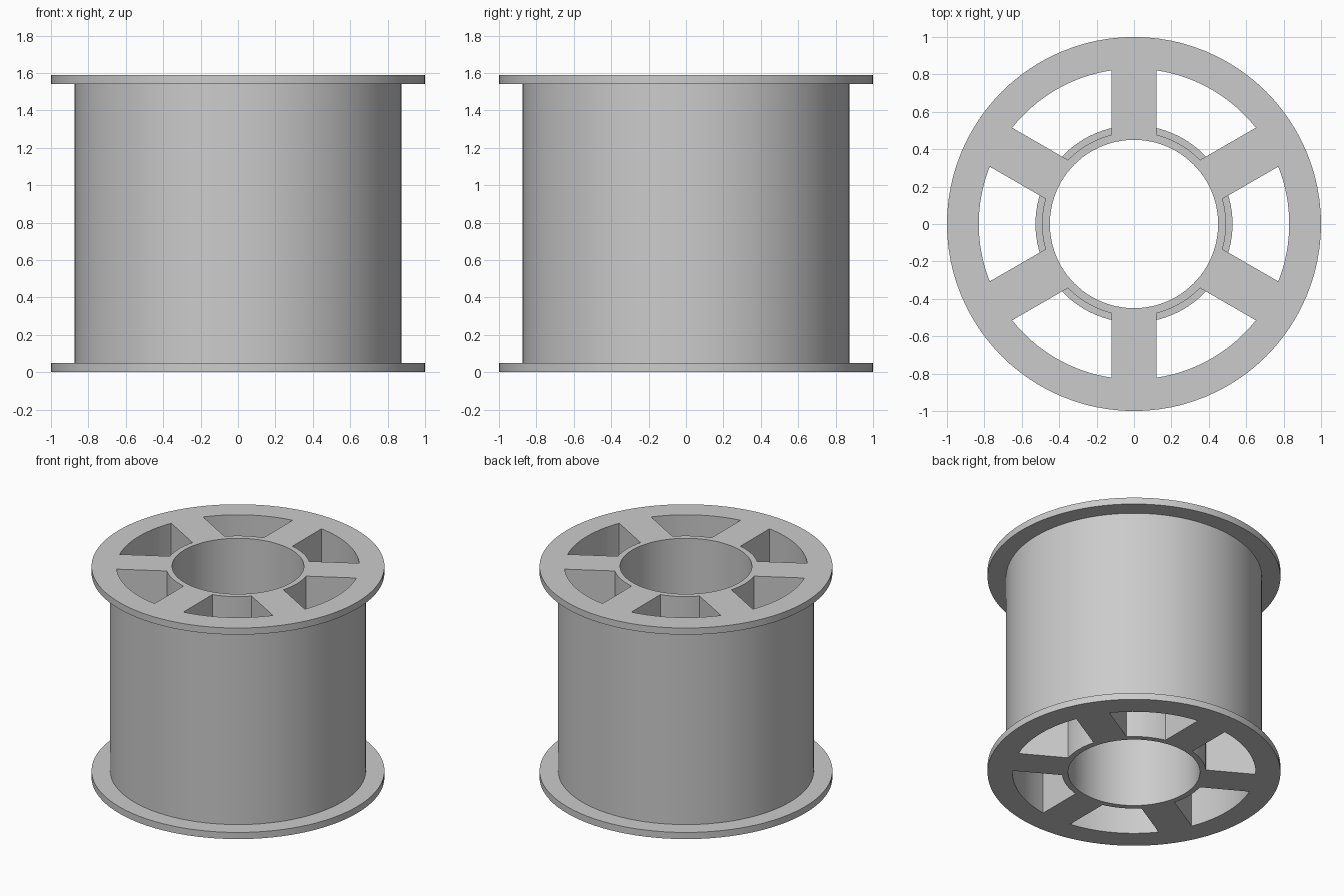
import bpy, bmesh
from math import sin, cos, pi, asin

if "Cube" in bpy.data.objects:
    bpy.data.objects.remove(bpy.data.objects["Cube"])

HEIGHT, FLANGE = 1.59, 0.05
R_FLANGE, R_DRUM, R_SHELL = 1.0, 0.873, 0.83
R_BORE, R_HUB, R_COLLAR = 0.45, 0.492, 0.527
SPOKE_HALF = 0.12
SEGS = 96


def make_object(name, bm):
    bmesh.ops.recalc_face_normals(bm, faces=bm.faces)
    mesh = bpy.data.meshes.new(name)
    bm.to_mesh(mesh)
    bm.free()
    obj = bpy.data.objects.new(name, mesh)
    bpy.context.collection.objects.link(obj)
    return obj


def lathe(name, profile):
    """Revolve a closed (radius, z) profile around z."""
    bm = bmesh.new()
    rings = [[bm.verts.new((r * cos(2 * pi * i / SEGS), r * sin(2 * pi * i / SEGS), z))
              for r, z in profile] for i in range(SEGS)]
    n = len(profile)
    for i in range(SEGS):
        a, b = rings[i], rings[(i + 1) % SEGS]
        for j in range(n):
            k = (j + 1) % n
            bm.faces.new((a[j], b[j], b[k], a[k]))
    return make_object(name, bm)


def arc(r, centre, steps):
    """Arc between two neighbouring parallel-sided spokes."""
    half = pi / 6 - asin(SPOKE_HALF / r)
    return [(r * cos(centre + half * t), r * sin(centre + half * t))
            for t in (2 * s / steps - 1 for s in range(steps + 1))]


def smooth(obj):
    bpy.ops.object.select_all(action='DESELECT')
    obj.select_set(True)
    bpy.context.view_layer.objects.active = obj
    bpy.ops.object.shade_smooth_by_angle(angle=pi / 6)


# Spool: drum, two flanges and bore in one profile
top = HEIGHT - FLANGE
spool = lathe("spool_body", [
    (R_BORE, 0), (R_FLANGE, 0), (R_FLANGE, FLANGE), (R_DRUM, FLANGE),
    (R_DRUM, top), (R_FLANGE, top), (R_FLANGE, HEIGHT), (R_BORE, HEIGHT)])

# Six through windows, leaving the spokes between them
bm = bmesh.new()
for i in range(6):
    outline = arc(R_SHELL, i * pi / 3, 16) + arc(R_HUB, i * pi / 3, 8)[::-1]
    face = bm.faces.new([bm.verts.new((x, y, -0.1)) for x, y in outline])
    ext = bmesh.ops.extrude_face_region(bm, geom=[face], use_keep_orig=True)
    bmesh.ops.translate(bm, vec=(0, 0, HEIGHT + 0.2),
                        verts=[v for v in ext["geom"] if isinstance(v, bmesh.types.BMVert)])
cutter = make_object("window_cutter", bm)
cutter.hide_render = True

cut = spool.modifiers.new("windows", 'BOOLEAN')
cut.operation = 'DIFFERENCE'
cut.solver = 'EXACT'
cut.object = cutter
bpy.context.view_layer.objects.active = spool
bpy.ops.object.modifier_apply(modifier=cut.name)
bpy.data.objects.remove(cutter, do_unlink=True)
smooth(spool)

# Thicker collar around the middle of the hub
collar = lathe("hub_collar", [
    (0.47, 0.3), (R_COLLAR, 0.3), (R_COLLAR, HEIGHT - 0.3), (0.47, HEIGHT - 0.3)])
smooth(collar)
